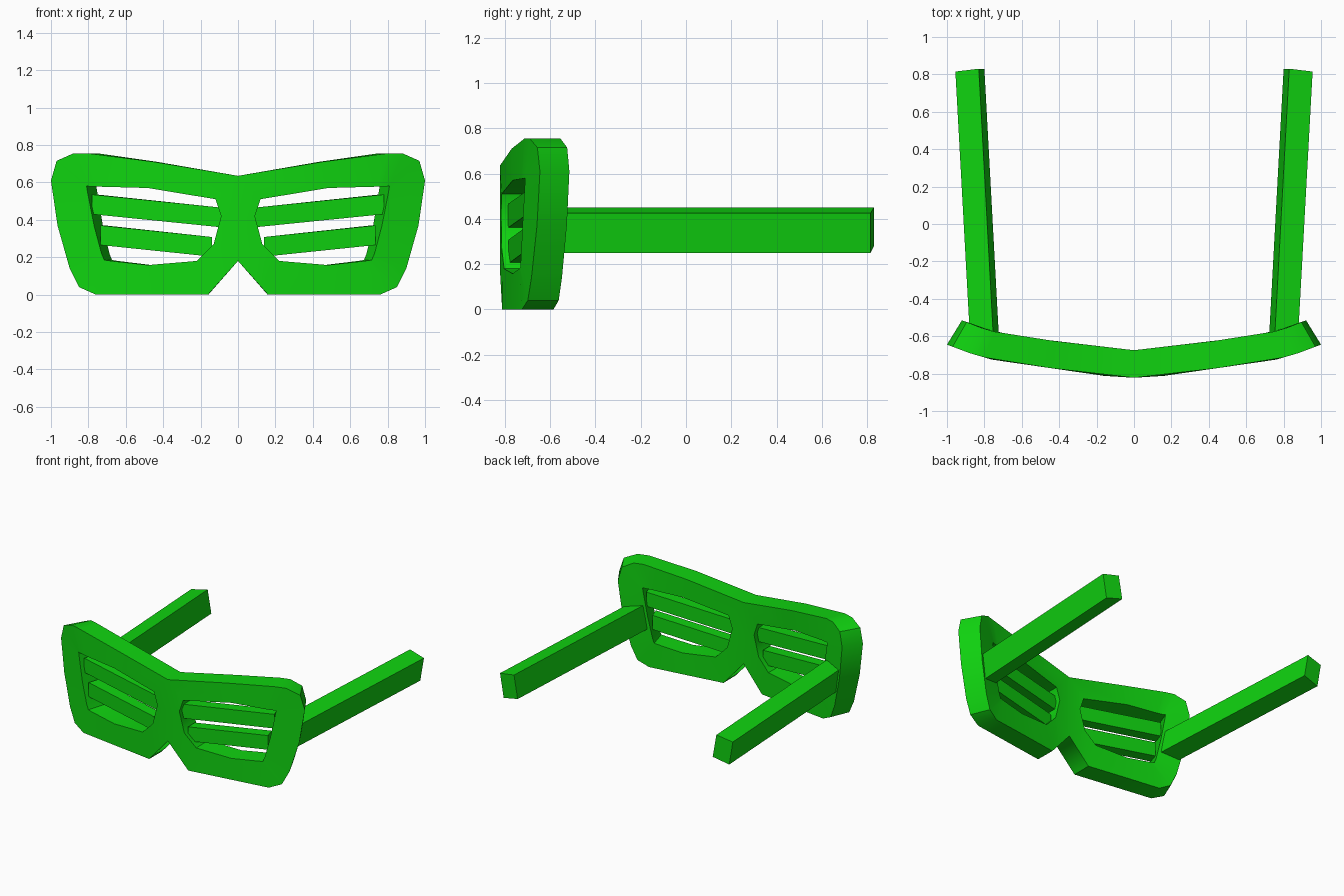
import bpy, bmesh

cube = bpy.data.objects.get("Cube")
if cube:
    bpy.data.objects.remove(cube, do_unlink=True)

green = bpy.data.materials.new("bright_green")
green.use_nodes = True
color = (0.005, 0.65, 0.005, 1)
green.diffuse_color = color
green.node_tree.nodes["Principled BSDF"].inputs["Base Color"].default_value = color


def front_y(x):
    """Depth of the bent front surface at a given x."""
    knots = [(0, -0.822), (0.16, -0.812), (0.76, -0.725), (0.88, -0.69), (1.0, -0.645)]
    for (x0, y0), (x1, y1) in zip(knots, knots[1:]):
        if x <= x1:
            return y0 + (y1 - y0) * (x - x0) / (x1 - x0)
    return knots[-1][1]


def bent(x, z, depth):
    """Point set back from the front; the sides lean inward toward the back."""
    return (x - 0.08 * x * x * depth, front_y(x) + (0.147 - 0.017 * x ** 3) * depth, z)


def finish(name, bm, mirrored=True):
    bmesh.ops.recalc_face_normals(bm, faces=bm.faces)
    mesh = bpy.data.meshes.new(name)
    bm.to_mesh(mesh)
    bm.free()
    mesh.materials.append(green)
    ob = bpy.data.objects.new(name, mesh)
    bpy.context.collection.objects.link(ob)
    if mirrored:
        mod = ob.modifiers.new("Mirror", 'MIRROR')
        mod.use_clip = True
    bpy.ops.object.select_all(action='DESELECT')
    ob.select_set(True)
    bpy.context.view_layer.objects.active = ob
    bpy.ops.object.shade_smooth_by_angle(angle=0.6)
    return ob


def prism(name, near, far):
    """Closed solid between two matching polygons."""
    bm = bmesh.new()
    a = [bm.verts.new(p) for p in near]
    b = [bm.verts.new(p) for p in far]
    bm.faces.new(a)
    bm.faces.new(b)
    for i in range(len(a)):
        j = (i + 1) % len(a)
        bm.faces.new((a[i], a[j], b[j], b[i]))
    return finish(name, bm)


# Frame: half of the rim, outer outline paired with lens opening, then mirrored
outer = [(0, .635), (.45, .71), (.80, .755), (.88, .755), (.97, .715), (1, .61), (.965, .37),
         (.90, .14), (.85, .04), (.76, 0), (.46, 0), (.16, 0), (0, .18), (0, .4)]
inner = [(.12, .51), (.48, .57), (.74, .577), (.78, .578), (.81, .58), (.803, .54), (.77, .37),
         (.73, .22), (.715, .185), (.68, .18), (.48, .158), (.22, .18), (.13, .27), (.09, .42)]
bm = bmesh.new()
of, ob_, inf, inb = ([bm.verts.new(bent(x, z, d)) for x, z in loop]
                     for loop, d in ((outer, 0), (outer, 1), (inner, 0), (inner, 1)))
n = len(outer)
for i in range(n):
    j = (i + 1) % n
    bm.faces.new((of[i], of[j], inf[j], inf[i]))
    bm.faces.new((ob_[i], ob_[j], inb[j], inb[i]))
    bm.faces.new((inf[i], inf[j], inb[j], inb[i]))
    if outer[i][0] + outer[j][0] > 0:      # no wall on the mirror plane
        bm.faces.new((of[i], of[j], ob_[j], ob_[i]))
finish("frame", bm)

# Shutter slats: sloping bars set into each lens opening
for name, x0, x1, low, high in (("upper_slats", .09, .79, .36, .43),
                                ("lower_slats", .14, .745, .203, .265)):
    ends = [[bent(x, z + dz, d) for dz, d in ((0, .2), (.105, .2), (.105, .75), (0, .75))]
            for x, z in ((x0, low), (x1, high))]
    prism(name, *ends)

# Temples: straight arms with a slightly tilted rectangular section
section = [(.955, .425), (.83, .45), (.80, .28), (.925, .25)]
rear = [(x, .83 if x < .9 else .815, z) for x, z in section]
front = [(x - .077, -.59, z) for x, z in section]
prism("temples", front, rear)
